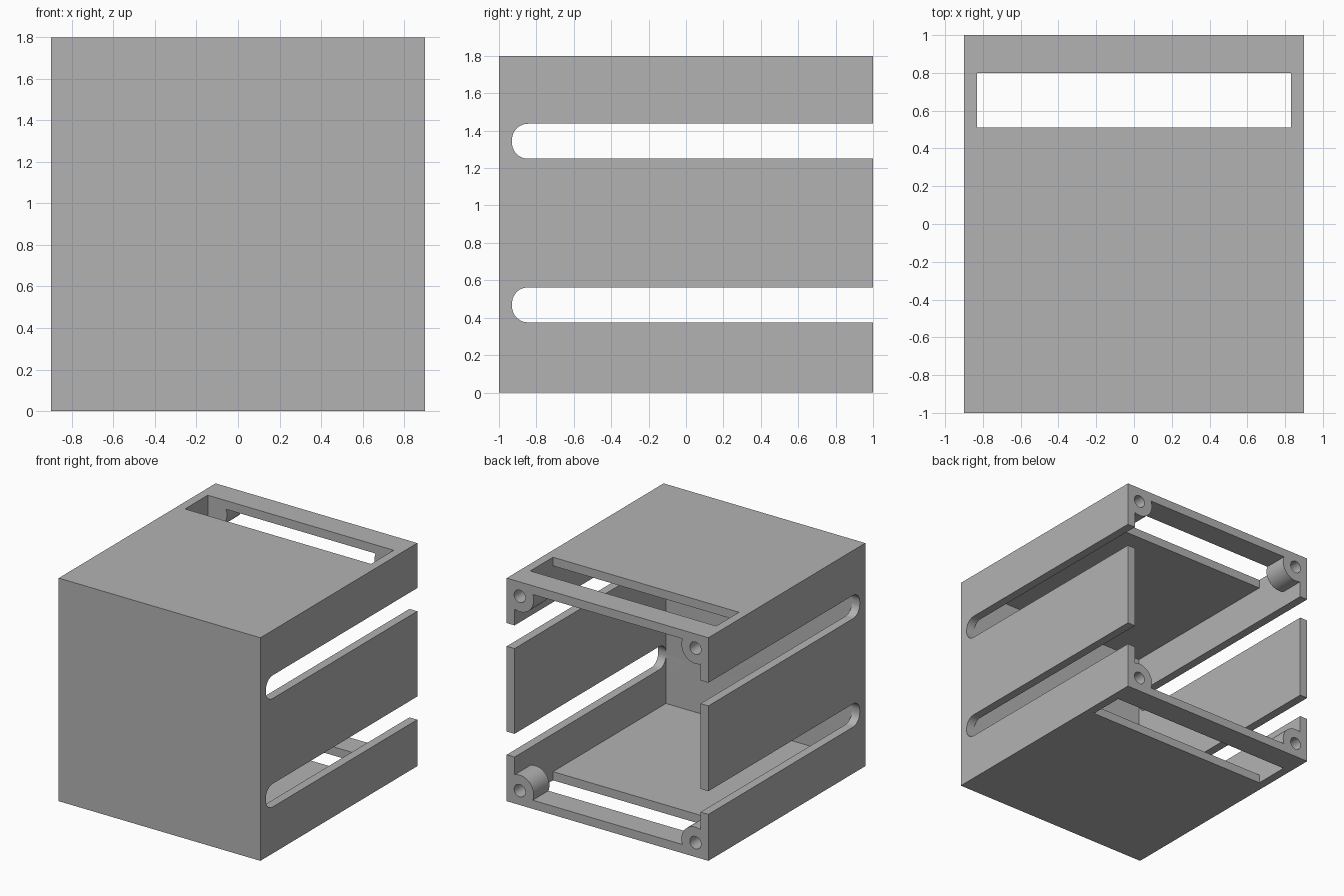
import bpy, bmesh, math
from mathutils import Matrix, Vector

if "Cube" in bpy.data.objects:
    bpy.data.objects.remove(bpy.data.objects["Cube"], do_unlink=True)

grey = bpy.data.materials.new("plain grey")
grey.use_nodes = True
grey.diffuse_color = (0.45, 0.45, 0.45, 1)
grey.node_tree.nodes["Principled BSDF"].inputs["Base Color"].default_value = (0.45, 0.45, 0.45, 1)

WALL = 0.07
W, D, H = 0.9, 1.0, 1.8            # half width, half depth, height
BOSS_INSET, BOSS_R, HOLE_R = 0.116, 0.125, 0.05


def finish(name, bm):
    bmesh.ops.recalc_face_normals(bm, faces=bm.faces)
    mesh = bpy.data.meshes.new(name)
    bm.to_mesh(mesh)
    bm.free()
    mesh.materials.append(grey)
    obj = bpy.data.objects.new(name, mesh)
    bpy.context.collection.objects.link(obj)
    return obj


def box(name, lo, hi, round_front=0):
    lo, hi = Vector(lo), Vector(hi)
    bm = bmesh.new()
    bmesh.ops.create_cube(bm, size=1, matrix=Matrix.Translation((lo + hi) / 2)
                          @ Matrix.Diagonal((*(hi - lo), 1)))
    if round_front:
        edges = [e for e in bm.edges if all(abs(v.co.y - lo.y) < 1e-4 for v in e.verts)
                 and abs(e.verts[0].co.x - e.verts[1].co.x) > 0.1]
        bmesh.ops.bevel(bm, geom=edges, offset=round_front, segments=10,
                        profile=0.5, affect='EDGES')
    return finish(name, bm)


def rod(name, x, z, radius, y0, y1):
    bm = bmesh.new()
    bmesh.ops.create_cone(bm, cap_ends=True, segments=40, radius1=radius, radius2=radius,
                          depth=y1 - y0, matrix=Matrix.Translation((x, (y0 + y1) / 2, z))
                          @ Matrix.Rotation(math.pi / 2, 4, 'X'))
    return finish(name, bm)


def cut(target, cutter):
    mod = target.modifiers.new("cut", 'BOOLEAN')
    mod.operation, mod.solver, mod.object = 'DIFFERENCE', 'EXACT', cutter
    bpy.ops.object.select_all(action='DESELECT')
    bpy.context.view_layer.objects.active = target
    target.select_set(True)
    bpy.ops.object.modifier_apply(modifier=mod.name)
    bpy.data.objects.remove(cutter, do_unlink=True)


corners = [(sx * (W - BOSS_INSET), z) for sx in (-1, 1) for z in (BOSS_INSET, H - BOSS_INSET)]

# Hollow interior, open at the back, leaving the four corner screw bosses solid
cavity = box("cavity", (WALL - W, WALL - D, WALL), (W - WALL, D + 0.2, H - WALL))
for x, z in corners:
    cut(cavity, rod("boss", x, z, BOSS_R, 0.8, D + 0.3))

# Outer case
case = box("open_back_case", (-W, -D, 0), (W, D, H))
cut(case, cavity)

# Long rounded slots through both side walls, open at the back
for z in (0.375, 1.25):
    cut(case, box("side_slot", (-W - 0.1, WALL - D, z), (W + 0.1, D + 0.2, z + 0.187), 0.085))

# Rectangular openings in the floor and roof
for z in (0, H):
    cut(case, box("cross_slot", (WALL - W, 0.51, z - 0.1), (W - WALL, 0.8, z + 0.1)))

# Blind screw holes in the bosses
for x, z in corners:
    cut(case, rod("screw_hole", x, z, HOLE_R, 0.83, D + 0.1))

bpy.ops.object.shade_smooth_by_angle(angle=math.radians(30))
